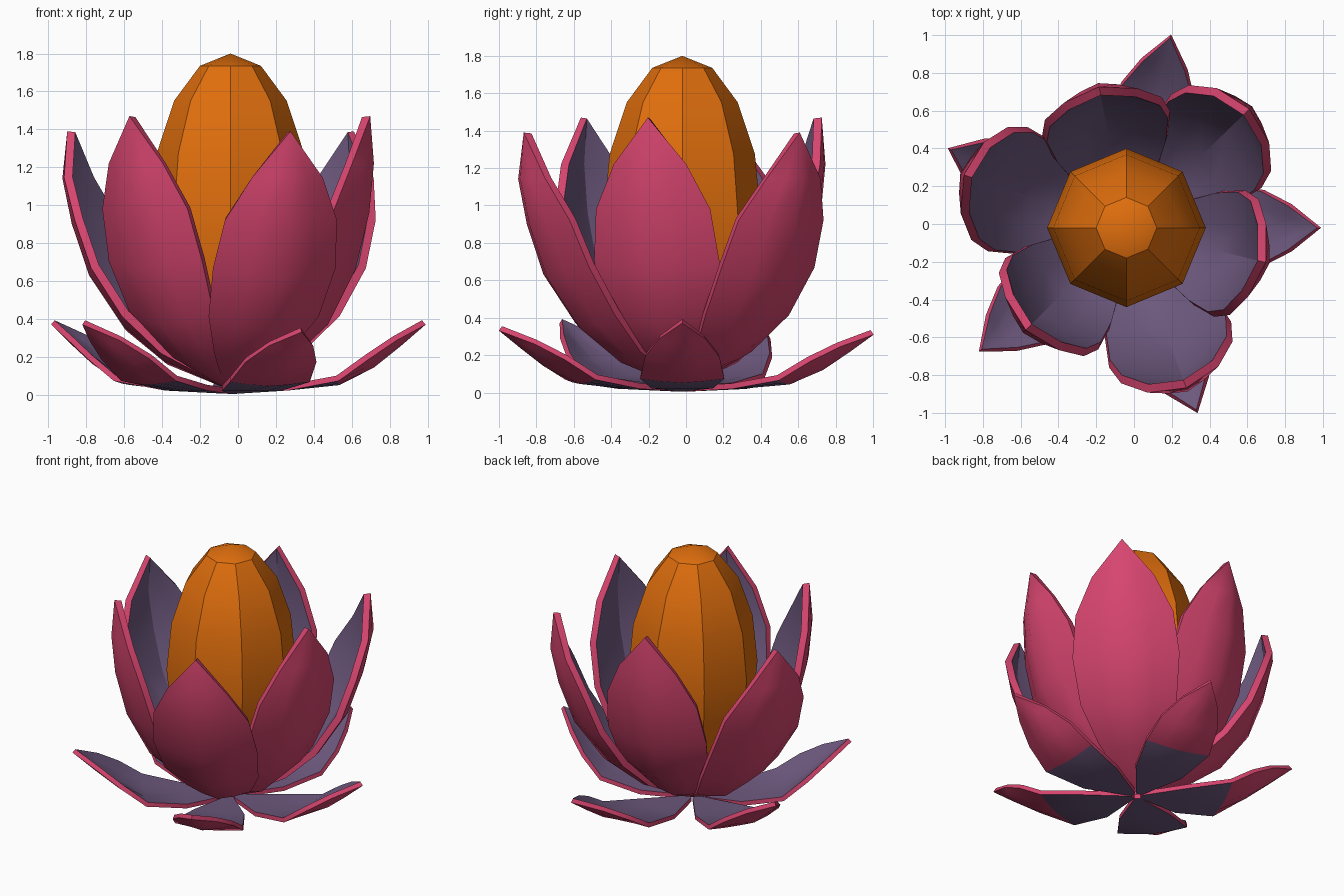
import bpy, bmesh, math
from mathutils import Vector

if "Cube" in bpy.data.objects:
    bpy.data.objects.remove(bpy.data.objects["Cube"])

CX, CY = -0.04, -0.02


def material(name, rgb):
    m = bpy.data.materials.new(name)
    m.diffuse_color = (*rgb, 1)
    m.use_nodes = True
    m.node_tree.nodes["Principled BSDF"].inputs["Base Color"].default_value = m.diffuse_color
    return m


PINK = material("petal pink", (0.68, 0.06, 0.16))
PURPLE = material("petal dusky purple", (0.155, 0.10, 0.21))
ORANGE = material("bud orange", (0.75, 0.158, 0.004))


def smooth(ob, degrees=30):
    bpy.ops.object.select_all(action='DESELECT')
    ob.select_set(True)
    bpy.context.view_layer.objects.active = ob
    bpy.ops.object.shade_smooth_by_angle(angle=math.radians(degrees))


def petal(name, angle, profile, thick, scale=1.0, zscale=1.0, bare_base=0.0):
    """profile: (radius, height, half width, cupping) along the outer midrib, last row is the tip"""
    a = math.radians(angle)
    out = Vector((math.cos(a), math.sin(a), 0))
    side = Vector((-math.sin(a), math.cos(a), 0))
    up = Vector((0, 0, 1))
    centre = Vector((CX, CY, 0))
    bm = bmesh.new()
    rows = []
    n = len(profile)
    for i, (r, z, w, cup) in enumerate(profile):
        p = centre + out * r * scale + up * z * zscale
        if i == n - 1:
            rows.append([bm.verts.new(p)] * 5)
            continue
        lo, hi = profile[max(i - 1, 0)], profile[i + 1]
        t = Vector((hi[0] - lo[0], hi[1] - lo[1])).normalized()
        inward = out * -t.y + up * t.x
        rows.append([bm.verts.new(p + side * w * u + inward * cup * w * abs(u) ** 1.4)
                     for u in (-1, -0.5, 0, 0.5, 1)])
    for i in range(n - 1):
        for j in range(4):
            q = [rows[i][j], rows[i + 1][j], rows[i + 1][j + 1], rows[i][j + 1]]
            f = bm.faces.new(list(dict.fromkeys(q)))
            f.normal_update()
            # outer skin faces outward and down
            if f.normal.dot(out - up) < 0:
                f.normal_flip()
            mid = f.calc_center_median() - centre
            f.material_index = 1 if mid.dot(out) < bare_base else 0
    me = bpy.data.meshes.new(name)
    bm.to_mesh(me)
    bm.free()
    me.materials.append(PINK)
    me.materials.append(PURPLE)
    ob = bpy.data.objects.new(name, me)
    bpy.context.collection.objects.link(ob)
    # thickness: purple inside, pink rim
    s = ob.modifiers.new("thickness", 'SOLIDIFY')
    s.thickness = thick
    s.offset = -1
    s.material_offset = 1
    s.material_offset_rim = -1
    bpy.context.view_layer.objects.active = ob
    ob.select_set(True)
    bpy.ops.object.modifier_apply(modifier=s.name)
    smooth(ob)


# Bud
bpy.ops.mesh.primitive_uv_sphere_add(segments=8, ring_count=8, radius=1, location=(CX, CY, 0.95))
bud = bpy.context.object
bud.name = "bud"
bud.scale = (0.42, 0.42, 0.85)
bpy.ops.object.transform_apply(location=False, rotation=False, scale=True)
bud.data.materials.append(ORANGE)
smooth(bud, 24)

# Upright petals: a steeper ring and a more open ring
steep = [(0.04, 0.04, 0.05, 0.2), (0.30, 0.16, 0.21, 0.32), (0.53, 0.37, 0.31, 0.35),
         (0.68, 0.66, 0.345, 0.36), (0.755, 0.96, 0.315, 0.36), (0.78, 1.22, 0.20, 0.34),
         (0.76, 1.47, 0, 0)]
opened = [(0.04, 0.04, 0.05, 0.2), (0.35, 0.16, 0.21, 0.32), (0.58, 0.34, 0.31, 0.35),
          (0.77, 0.61, 0.345, 0.36), (0.87, 0.89, 0.315, 0.36), (0.925, 1.14, 0.20, 0.34),
          (0.905, 1.39, 0, 0)]
for k, ang in enumerate((-14, 101, 225.5)):
    petal(f"inner_petal_{k + 1}", ang, steep, 0.045)
for k, ang in enumerate((-69.5, 44, 162)):
    petal(f"middle_petal_{k + 1}", ang, opened, 0.045)

# Low spreading petals
low = [(0.03, 0.006, 0.02, 0), (0.30, 0.022, 0.165, 0), (0.57, 0.05, 0.225, 0.10),
       (0.75, 0.14, 0.20, 0.26), (0.89, 0.25, 0.125, 0.3), (1.02, 0.36, 0, 0)]
for k, (ang, sc, zs) in enumerate(((0, 1.01, 1.03), (77, 1.03, 0.86), (156, 1.015, 1.03),
                                   (220, 1.0, 1.03), (291, 1.03, 0.92))):
    petal(f"outer_petal_{k + 1}", ang, low, 0.03, sc, zs, 0.5)
